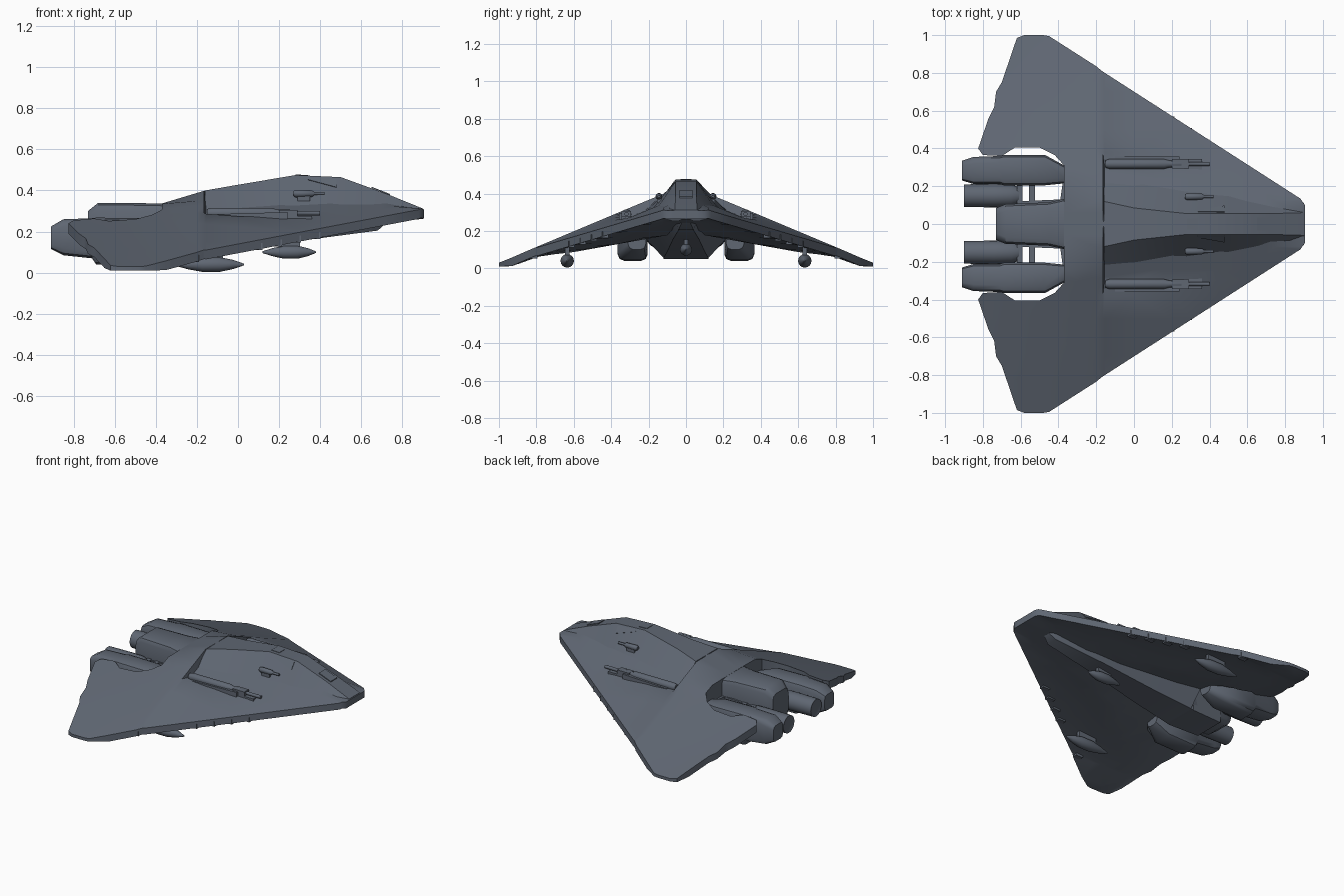
import bpy, bmesh, math
from mathutils import Vector

if "Cube" in bpy.data.objects:
    bpy.data.objects.remove(bpy.data.objects["Cube"])


def material(name, rgb):
    m = bpy.data.materials.new(name)
    m.use_nodes = True
    m.diffuse_color = (*rgb, 1)
    m.node_tree.nodes["Principled BSDF"].inputs["Base Color"].default_value = (*rgb, 1)
    return m


HULL = material("slate_grey", (0.115, 0.135, 0.17))


def finish(name, bm, mirror=False):
    bmesh.ops.recalc_face_normals(bm, faces=bm.faces)
    mesh = bpy.data.meshes.new(name)
    bm.to_mesh(mesh)
    bm.free()
    mesh.materials.append(HULL)
    mesh.shade_smooth()
    mesh.set_sharp_from_angle(angle=math.radians(40))
    ob = bpy.data.objects.new(name, mesh)
    bpy.context.collection.objects.link(ob)
    if mirror:
        mod = ob.modifiers.new("Mirror", "MIRROR")
        mod.use_axis = (False, True, False)
    return ob


def loft(name, rings, mirror=False):
    """Skin a list of equal-length point rings and cap the ends."""
    bm = bmesh.new()
    rows = [[bm.verts.new(p) for p in ring] for ring in rings]
    n = len(rows[0])
    for a, b in zip(rows, rows[1:]):
        for i in range(n):
            j = (i + 1) % n
            bm.faces.new((a[i], a[j], b[j], b[i]))
    bm.faces.new(rows[0])
    bm.faces.new(rows[-1])
    return finish(name, bm, mirror)


def lathe(name, y, z, profile, mirror=False, sides=16):
    """Turned body along x; profile holds (x, radius)."""
    turn = [2 * math.pi * i / sides for i in range(sides)]
    return loft(name, [[(x, y + r * math.cos(t), z + r * math.sin(t)) for t in turn]
                       for x, r in profile], mirror)


def rounded(x, y0, y1, z0, z1, r):
    """Box section with corners rounded by three points each."""
    ring = []
    for quarter, (cy, cz) in enumerate(((y1 - r, z1 - r), (y0 + r, z1 - r),
                                        (y0 + r, z0 + r), (y1 - r, z0 + r))):
        for step in range(3):
            t = math.pi / 2 * (quarter + step / 2)
            ring.append((x, cy + r * math.cos(t), cz + r * math.sin(t)))
    return ring


def trapezoid(x, low, high, z0, z1):
    return [(x, -low, z0), (x, low, z0), (x, high, z1), (x, -high, z1)]


def box(name, x0, x1, y0, y1, z0, z1, mirror=False, rise=0):
    """Box along x whose far end is lifted by rise."""
    return loft(name, [[(x, y0, z0 + d), (x, y1, z0 + d), (x, y1, z1 + d), (x, y0, z1 + d)]
                       for x, d in ((x0, 0), (x1, rise))], mirror)


# Delta wing: half outline, cut on ridge lines, then lifted by height rules
def wing_top(x, y):
    if x < -0.16:
        plane = 0.45 - 0.42 * y + 0.11 * (1 - y) * min(0, x + 0.2)
        cap = 0.40 + 0.3 * (x + 0.16)
        return min(plane, cap) if y < 0.3 else plane
    plane = 0.434 - 0.42 * y - 0.08 * x
    recess = max(0, min(1, (0.45 - x) / 0.6)) * max(0, min(1, (0.38 - y) / 0.08))
    return min(plane - 0.045 * recess, 0.40, 0.31 + 0.39 * (0.9 - x))


def edge_x(y):
    return 0.88 - (y - 0.135) * 1.556


def wing_bottom(x, y):
    belly = max(0, min(1, (edge_x(y) - x) / 0.65, (x + 0.82) / 0.3))
    low = 0.305 - 0.29 * y - 0.11 * (1 - y) * belly
    return max(0.01, min(wing_top(x, y) - 0.045, low))


outline = [(0.905, 0), (0.905, 0.1), (0.88, 0.135), (-0.17, 0.81), (-0.2, 0.835), (-0.45, 0.995),
           (-0.48, 1), (-0.58, 1), (-0.62, 0.985), (-0.7, 0.75), (-0.73, 0.7), (-0.74, 0.62),
           (-0.77, 0.56), (-0.825, 0.4), (-0.8, 0.365), (-0.7, 0.36), (-0.63, 0.405),
           (-0.5, 0.405), (-0.42, 0.365), (-0.37, 0.31), (-0.37, 0)]
bm = bmesh.new()
bm.faces.new([bm.verts.new((x, y, 0)) for x, y in outline])
bmesh.ops.triangulate(bm, faces=bm.faces[:])
cuts = [(Vector((x, 0, 0)), Vector((1, 0, 0)))
        for x in (-0.65, -0.52, -0.35, -0.2, -0.165, -0.155, 0, 0.2, 0.45, 0.7)]
cuts += [(Vector((0, y, 0)), Vector((0, 1, 0)))
         for y in (0.06, 0.12, 0.24, 0.3, 0.38, 0.5, 0.6, 0.7, 0.8)]
for co, no in cuts:
    bmesh.ops.bisect_plane(bm, geom=bm.verts[:] + bm.edges[:] + bm.faces[:],
                           plane_co=co, plane_no=no, dist=1e-5)
bmesh.ops.triangulate(bm, faces=bm.faces[:])
upper = set(bm.verts)
bmesh.ops.extrude_face_region(bm, geom=bm.faces[:], use_keep_orig=True)
for v in bm.verts:
    v.co.z = wing_top(v.co.x, v.co.y) if v in upper else wing_bottom(v.co.x, v.co.y)
seam = [f for f in bm.faces if all(abs(v.co.y) < 1e-4 for v in f.verts)]
bmesh.ops.delete(bm, geom=seam, context="FACES")
finish("delta_wing", bm, True)

# Spine with sloped sides, and the keel beneath
loft("dorsal_spine", [trapezoid(*s) for s in (
    (-0.16, 0.26, 0.12, 0.27, 0.40), (0.0, 0.24, 0.085, 0.28, 0.428),
    (0.28, 0.2, 0.055, 0.29, 0.475), (0.5, 0.17, 0.055, 0.30, 0.465),
    (0.72, 0.14, 0.055, 0.28, 0.385), (0.9, 0.11, 0.06, 0.27, 0.312))])
loft("keel", [trapezoid(*s) for s in (
    (-0.62, 0.11, 0.12, 0.05, 0.2), (-0.39, 0.12, 0.13, 0.05, 0.22),
    (-0.37, 0.12, 0.27, 0.055, 0.22), (-0.1, 0.1, 0.2, 0.09, 0.24),
    (0.3, 0.07, 0.14, 0.155, 0.26), (0.68, 0.04, 0.07, 0.205, 0.28),
    (0.73, 0.02, 0.05, 0.25, 0.28))])

# Cockpit panes and roof hatch
box("front_pane", 0.65, 0.74, -0.035, 0.035, 0.412, 0.418, rise=-0.035)
box("roof_hatch", 0.28, 0.34, -0.03, 0.03, 0.472, 0.478, rise=-0.003)
loft("side_pane", [[(x, 0.062, z), (x, y, z - 1.3 * (y - 0.062)),
                    (x, y + 0.003, z + 0.002 - 1.3 * (y - 0.062)), (x, 0.065, z + 0.002)]
                   for x, y, z in ((0.34, 0.07, 0.462), (0.48, 0.095, 0.457))], True)

# Centre engine block
loft("engine_block", [rounded(x, -w, w, z0, z1, 0.035) for x, w, z0, z1 in (
    (-0.73, 0.085, 0.1, 0.30), (-0.68, 0.105, 0.065, 0.34),
    (-0.45, 0.115, 0.055, 0.338), (-0.34, 0.14, 0.08, 0.335))])

# Outer engine pods, inner nacelles and their struts
loft("engine_pod", [rounded(x, *s) for x, *s in (
    (-0.91, 0.23, 0.335, 0.115, 0.225, 0.025), (-0.85, 0.212, 0.355, 0.085, 0.26, 0.035),
    (-0.71, 0.212, 0.36, 0.07, 0.265, 0.035), (-0.69, 0.205, 0.365, 0.04, 0.268, 0.035),
    (-0.47, 0.205, 0.365, 0.045, 0.265, 0.035), (-0.37, 0.215, 0.31, 0.1, 0.24, 0.03))], True)
lathe("inner_nacelle", 0.15, 0.17, [(-0.895, 0.045), (-0.9, 0.06), (-0.74, 0.062),
                                    (-0.65, 0.06), (-0.61, 0.045)], True, 20)
for i, x in enumerate((-0.62, -0.555)):
    box(f"engine_strut_{i + 1}", x, x + 0.03, 0.09, 0.23, 0.15, 0.21, True)

# Long guns lying in the wing recesses
box("gun_bed", -0.155, 0.36, 0.285, 0.345, 0.24, 0.272, True, 0.005)
lathe("long_gun", 0.318, 0.29, [(-0.15, 0.02), (-0.13, 0.026), (0.16, 0.026), (0.19, 0.018),
                                (0.25, 0.018), (0.26, 0.011), (0.4, 0.011)], True)
box("gun_feed", -0.1, 0.24, 0.335, 0.358, 0.25, 0.285, True, 0.01)
box("gun_clamp", 0.2, 0.29, 0.295, 0.345, 0.27, 0.306, True)

# Short guns beside the cockpit
lathe("short_gun", 0.145, 0.385, [(0.27, 0.012), (0.28, 0.018), (0.36, 0.016), (0.37, 0.008),
                                  (0.42, 0.008)], True, 12)
box("short_gun_mount", 0.29, 0.35, 0.132, 0.155, 0.35, 0.385, True)


# Slung stores below the wings and keel
def store(name, y, z, x, length, radius, top, mirror):
    lathe(name, y, z, [(x + length * t, radius * r) for t, r in (
        (0, 0.15), (0.2, 0.65), (0.4, 1), (0.65, 1), (0.85, 0.6), (1, 0.1))], mirror)
    box(name + "_pylon", x + 0.3 * length, x + 0.7 * length, y - 0.012, y + 0.012, z, top, mirror)


store("wing_store", 0.635, 0.04, -0.31, 0.34, 0.036, 0.12, True)
store("keel_store", 0, 0.1, 0.12, 0.26, 0.032, 0.18, False)

# Small thruster blocks under the leading edge
for i, y in enumerate((0.44, 0.5, 0.56, 0.62, 0.82)):
    x = edge_x(y)
    z = 0.305 - 0.29 * y
    box(f"edge_thruster_{i + 1}", x - 0.06, x - 0.005, y - 0.025, y + 0.008, z - 0.014, z + 0.02, True)
